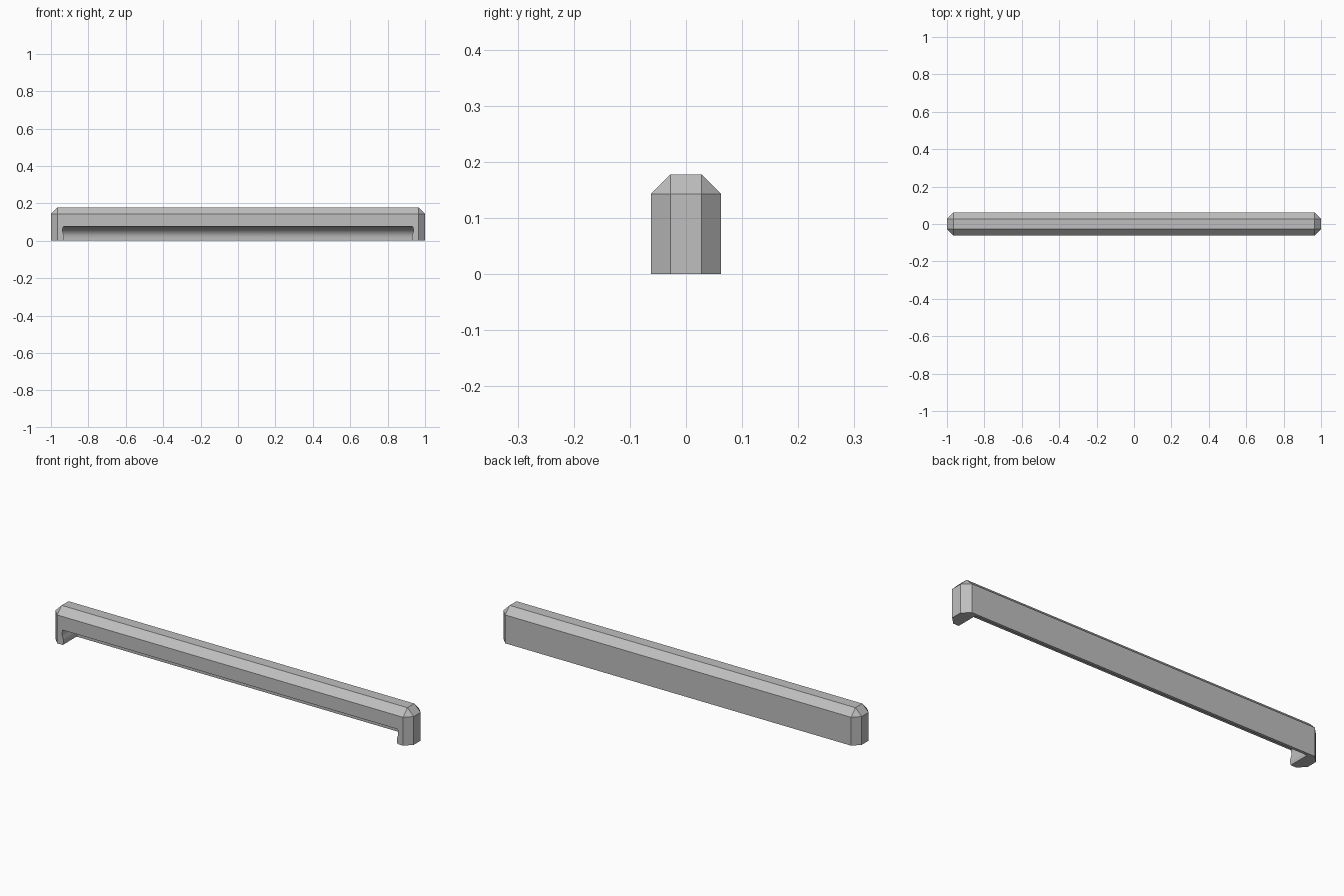
import bpy
import bmesh
import math

cube = bpy.data.objects.get("Cube")
if cube:
    bpy.data.objects.remove(cube, do_unlink=True)

HALF_L, HALF_W, HEIGHT, CHAMFER = 1.0, 0.0625, 0.178, 0.035
CUT_TOP, CUT_BACK, CUT_END = 0.075, 0.048, 0.934

grey = bpy.data.materials.new("plain grey")
grey.use_nodes = True
colour = (0.52, 0.52, 0.52, 1)
grey.diffuse_color = colour
grey.node_tree.nodes["Principled BSDF"].inputs["Base Color"].default_value = colour


def add_object(name, bm):
    bmesh.ops.recalc_face_normals(bm, faces=bm.faces)
    mesh = bpy.data.meshes.new(name)
    bm.to_mesh(mesh)
    bm.free()
    mesh.materials.append(grey)
    obj = bpy.data.objects.new(name, mesh)
    bpy.context.collection.objects.link(obj)
    return obj


def prism(name, points, offset):
    """Extrude a closed outline by a vector."""
    bm = bmesh.new()
    face = bm.faces.new([bm.verts.new(p) for p in points])
    new = bmesh.ops.extrude_face_region(bm, geom=[face])["geom"]
    verts = [v for v in new if isinstance(v, bmesh.types.BMVert)]
    bmesh.ops.translate(bm, verts=verts, vec=offset)
    return add_object(name, bm)


def boolean(target, tool, operation):
    tool.hide_render = True
    mod = target.modifiers.new("cut", 'BOOLEAN')
    mod.object, mod.operation, mod.solver = tool, operation, 'EXACT'
    bpy.context.view_layer.objects.active = target
    bpy.ops.object.modifier_apply(modifier=mod.name)
    bpy.data.objects.remove(tool, do_unlink=True)


# Bar with chamfered top and upright edges, flat underside
bm = bmesh.new()
bmesh.ops.create_cube(bm, size=1)
for v in bm.verts:
    v.co = (v.co.x * 2 * HALF_L, v.co.y * 2 * HALF_W, (v.co.z + 0.5) * HEIGHT)
edges = [e for e in bm.edges if max(v.co.z for v in e.verts) > HEIGHT / 2]
bmesh.ops.bevel(bm, geom=edges, offset=CHAMFER, segments=1, affect='EDGES')
bar = add_object("chamfered_bar", bm)

# Cove profile of the recess, open to the front and the underside
profile = [(-1, -0.2, -0.1), (-1, -0.2, CUT_TOP)]
steps = 14
for i in range(steps + 1):
    a = math.pi / 2 * (1 - i / steps)
    y = -HALF_W + (CUT_BACK + HALF_W) * math.cos(a) ** 0.7
    profile.append((-1, y, CUT_TOP * math.sin(a) ** 0.7))
profile.append((-1, CUT_BACK, -0.1))
cove = prism("cove_cutter", profile, (2, 0, 0))

# Slightly waved end walls of the recess
side = []
for i in range(13):
    t = i / 12
    side.append((CUT_END - 0.004 * math.sin(2 * math.pi * t), CUT_TOP * t))
side = [(CUT_END, -0.2)] + side + [(CUT_END, 0.2)]
outline = [(x, -0.3, z) for x, z in side]
outline += [(-x, -0.3, z) for x, z in reversed(side)]
ends = prism("end_cutter", outline, (0, 0.6, 0))

boolean(cove, ends, 'INTERSECT')
boolean(bar, cove, 'DIFFERENCE')

# Crisp chamfers, smooth cove
bpy.ops.object.select_all(action='DESELECT')
bar.select_set(True)
bpy.context.view_layer.objects.active = bar
bpy.ops.object.shade_smooth_by_angle(angle=math.radians(30))
